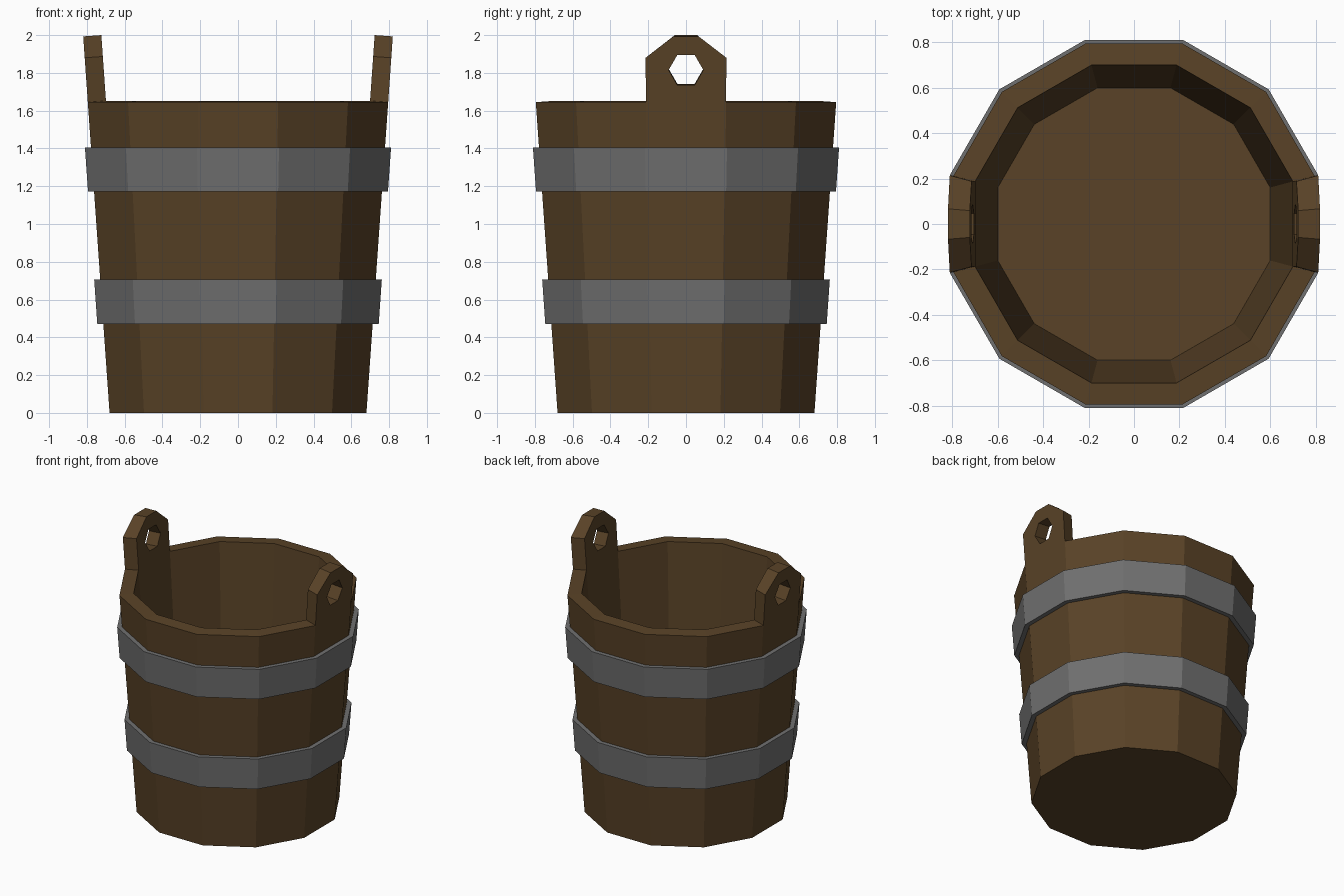
import bpy, bmesh, math

if "Cube" in bpy.data.objects:
    bpy.data.objects.remove(bpy.data.objects["Cube"])

SIDES = 12
SLOPE = 0.07          # outward lean of the staves
BASE = 0.68           # flat-to-centre distance at z = 0


def wall(z):
    return BASE + SLOPE * z


def material(name, rgb):
    m = bpy.data.materials.new(name)
    m.diffuse_color = (*rgb, 1)
    m.use_nodes = True
    m.node_tree.nodes["Principled BSDF"].inputs["Base Color"].default_value = m.diffuse_color
    return m


wood = material("wood", (0.10, 0.055, 0.02))
iron = material("iron", (0.16, 0.16, 0.16))


def finish(name, bm, mat):
    bmesh.ops.recalc_face_normals(bm, faces=bm.faces)
    me = bpy.data.meshes.new(name)
    bm.to_mesh(me)
    bm.free()
    me.materials.append(mat)
    ob = bpy.data.objects.new(name, me)
    bpy.context.collection.objects.link(ob)
    return ob


def lathe(name, profile, mat, closed):
    """Twelve-sided turned part; profile = (flat distance, z); open ends are capped."""
    bm = bmesh.new()
    rings = []
    for a, z in profile:
        r = a / math.cos(math.pi / SIDES)
        rings.append([bm.verts.new((r * math.cos(t), r * math.sin(t), z))
                      for t in ((i + 0.5) * 2 * math.pi / SIDES for i in range(SIDES))])
    pairs = list(zip(rings, rings[1:]))
    if closed:
        pairs.append((rings[-1], rings[0]))
    else:
        bm.faces.new(rings[0])
        bm.faces.new(rings[-1])
    for lo, hi in pairs:
        for i in range(SIDES):
            j = (i + 1) % SIDES
            bm.faces.new((lo[i], lo[j], hi[j], hi[i]))
    return finish(name, bm, mat)


# Bucket body: outer wall, rim, inner wall, floor
lathe("bucket_body", [(BASE, 0), (wall(1.645), 1.645), (0.70, 1.652), (0.60, 0.20)], wood, False)

# Iron hoops
for name, z0, z1 in (("lower_hoop", 0.47, 0.705), ("upper_hoop", 1.172, 1.405)):
    lathe(name, [(wall(z0) - 0.01, z0), (wall(z0) + 0.032, z0),
                 (wall(z1) + 0.032, z1), (wall(z1) - 0.01, z1)], iron, True)

# Handle lugs: shouldered plates with a hexagonal hole
OUTLINE = [(-0.212, 1.645), (0.212, 1.645), (0.214, 1.88),
           (0.067, 1.993), (-0.067, 1.993), (-0.214, 1.88)]
HOLE = [(0.092 * math.cos(math.radians(a)), 1.815 + 0.092 * math.sin(math.radians(a)))
        for a in (-120, -60, 0, 60, 120, 180)]


def lug(name, side):
    bm = bmesh.new()

    def loop(points, inner, squeeze):
        return [bm.verts.new((side * (wall(z) - 0.096 * inner),
                              y * squeeze, z + 0.007 * inner)) for y, z in points]

    out_o, out_h = loop(OUTLINE, 0, 1), loop(HOLE, 0, 1)
    in_o, in_h = loop(OUTLINE, 1, 0.88), loop(HOLE, 1, 1)
    for a, b in ((out_o, out_h), (out_h, in_h), (in_h, in_o), (in_o, out_o)):
        for i in range(6):
            j = (i + 1) % 6
            bm.faces.new((a[i], a[j], b[j], b[i]))
    finish(name, bm, wood)


lug("left_lug", -1)
lug("right_lug", 1)
